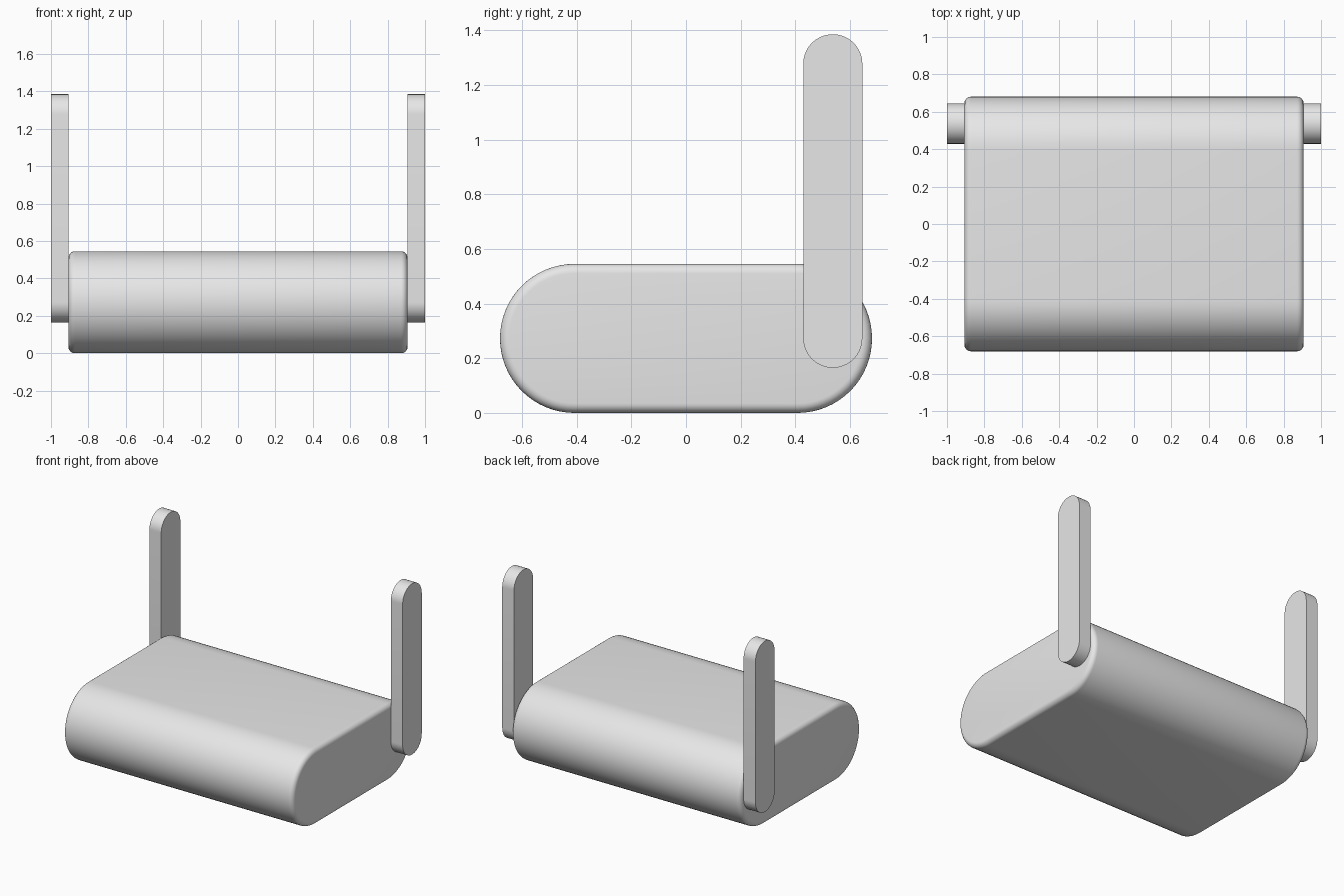
import bpy, bmesh, math
from mathutils import Vector

cube = bpy.data.objects.get("Cube")
if cube:
    bpy.data.objects.remove(cube, do_unlink=True)

grey = bpy.data.materials.new("light_grey")
grey.use_nodes = True
colour = (0.8, 0.8, 0.8, 1)
grey.diffuse_color = colour
grey.node_tree.nodes["Principled BSDF"].inputs["Base Color"].default_value = colour


def capsule_plate(name, x0, x1, start, end, radius, steps=32, bevel=0):
    """Extrude a round-ended outline, given by its two (y, z) arc centres, along x."""
    a, b = Vector(start), Vector(end)
    heading = math.atan2(b.y - a.y, b.x - a.x)
    bm = bmesh.new()
    ring = []
    for centre, turn in ((b, heading - math.pi / 2), (a, heading + math.pi / 2)):
        for i in range(steps + 1):
            t = turn + math.pi * i / steps
            ring.append(bm.verts.new((x0, centre.x + radius * math.cos(t),
                                      centre.y + radius * math.sin(t))))
    cap = bm.faces.new(ring)
    extruded = bmesh.ops.extrude_face_region(bm, geom=[cap])["geom"]
    moved = [v for v in extruded if isinstance(v, bmesh.types.BMVert)]
    bmesh.ops.translate(bm, vec=(x1 - x0, 0, 0), verts=moved)
    bmesh.ops.recalc_face_normals(bm, faces=bm.faces)
    # Round the rims of both end caps
    if bevel:
        rims = [e for e in bm.edges if abs(e.verts[0].co.x - e.verts[1].co.x) < 1e-5]
        bmesh.ops.bevel(bm, geom=rims, offset=bevel, segments=6, profile=0.5,
                        affect='EDGES')
    mesh = bpy.data.meshes.new(name)
    bm.to_mesh(mesh)
    bm.free()
    mesh.materials.append(grey)
    obj = bpy.data.objects.new(name, mesh)
    bpy.context.collection.objects.link(obj)
    bpy.ops.object.select_all(action='DESELECT')
    obj.select_set(True)
    bpy.context.view_layer.objects.active = obj
    bpy.ops.object.shade_smooth_by_angle(angle=math.radians(30))
    return obj


# Main housing with rounded front, back and rims
capsule_plate("housing", -0.907, 0.907, (-0.408, 0.2725), (0.408, 0.2725), 0.2725,
              bevel=0.035)

# Upright flat arms on both sides
for side, sign in (("left", 1), ("right", -1)):
    capsule_plate(side + "_arm", sign * 0.907, sign * 1.0,
                  (0.537, 0.273), (0.537, 1.277), 0.108)
